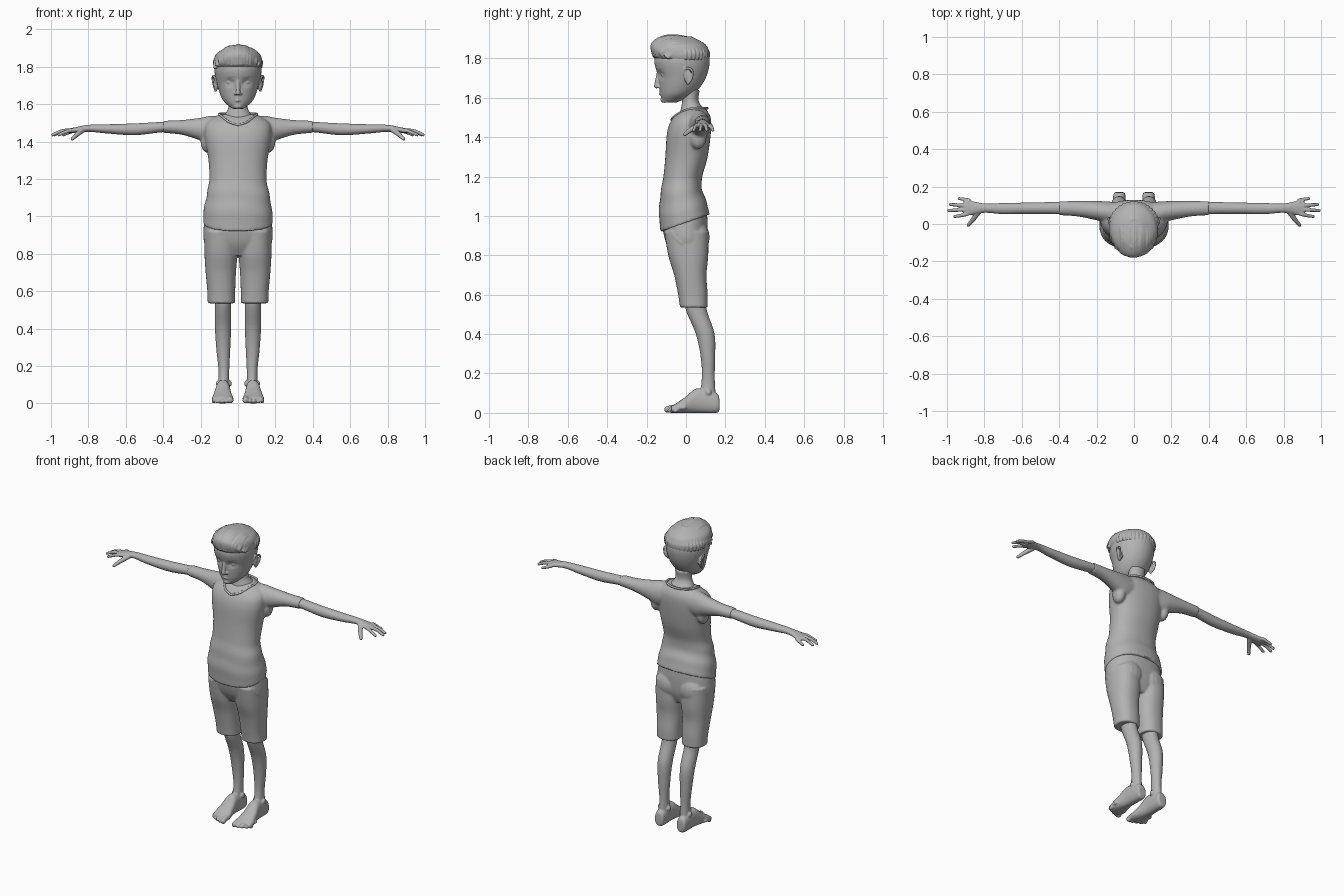
import bpy
import bmesh
import math
import random
from mathutils import Vector, Matrix

random.seed(4)
if "Cube" in bpy.data.objects:
    bpy.data.objects.remove(bpy.data.objects["Cube"], do_unlink=True)

# One matte grey for the whole figure
GREY = (0.45, 0.45, 0.45, 1)
clay = bpy.data.materials.new("matte grey")
clay.use_nodes = True
clay.diffuse_color = GREY
clay.node_tree.nodes["Principled BSDF"].inputs["Base Color"].default_value = GREY
SIDES = (-1, 1)


def spline(rows, steps=6):
    """Smoothly interpolate rows of numbers."""
    out = []
    last = len(rows) - 1
    for i in range(last):
        before, start, end, after = (rows[max(i - 1, 0)], rows[i], rows[i + 1], rows[min(i + 2, last)])
        for k in range(steps):
            t = k / steps
            out.append([q + t / 2 * (r - p + t * (2 * p - 5 * q + 4 * r - s + t * (3 * (q - r) + s - p)))
                        for p, q, r, s in zip(before, start, end, after)])
    return out + [list(rows[-1])]


def skin(bm, rings):
    """Join rings of points into a closed solid; returns its vertices."""
    loops = [[bm.verts.new(point) for point in ring] for ring in rings]
    count = len(loops[0])
    for lower, upper in zip(loops, loops[1:]):
        for i in range(count):
            j = (i + 1) % count
            bm.faces.new((lower[i], lower[j], upper[j], upper[i]))
    bm.faces.new(loops[0][::-1])
    bm.faces.new(loops[-1])
    return [vert for loop in loops for vert in loop]


def loft(bm, axis, rows, power=2.0, sides=40):
    """Rows are station, then low and high bounds on the two other axes."""
    along = "xyz".index(axis)
    first, second = [k for k in range(3) if k != along]
    rings = []
    for station, low_u, high_u, low_v, high_v in spline(rows):
        ring = []
        for i in range(sides):
            angle = math.tau * i / sides
            cos, sin = [math.copysign(abs(f) ** (2 / power), f) for f in (math.cos(angle), math.sin(angle))]
            point = [station] * 3
            point[first] = (low_u + high_u + cos * (high_u - low_u)) / 2
            point[second] = (low_v + high_v + sin * (high_v - low_v)) / 2
            ring.append(point)
        rings.append(ring)
    return skin(bm, rings)


def trunk(bm, rows, power=2.0):
    """Upright symmetric loft: height, half width, front, back."""
    return loft(bm, "z", [(z, -half, half, front, back) for z, half, front, back in rows], power)


def ball(bm, centre, radii):
    matrix = Matrix.Translation(centre) @ Matrix.Diagonal((*radii, 1))
    bmesh.ops.create_uvsphere(bm, u_segments=16, v_segments=12, radius=1, matrix=matrix)


def tube(bm, rows, sides=10):
    """Round-ended tube through rows of x, y, z, radius."""
    path = spline(rows)
    centres = [Vector(row[:3]) for row in path]
    rings = []
    normal = (centres[1] - centres[0]).orthogonal()
    for i, (centre, row) in enumerate(zip(centres, path)):
        along = (centres[min(i + 1, len(path) - 1)] - centres[max(i - 1, 0)]).normalized()
        normal = (normal - along * normal.dot(along)).normalized()
        side = along.cross(normal)
        angles = [math.tau * k / sides for k in range(sides)]
        rings.append([centre + row[3] * (normal * math.cos(a) + side * math.sin(a)) for a in angles])
    skin(bm, rings)
    for row in (path[0], path[-1]):
        ball(bm, row[:3], [row[3]] * 3)


def finish(name, bm, voxel, smooth=3, mirror=False):
    """Fuse the overlapping forms into one smooth surface."""
    bmesh.ops.recalc_face_normals(bm, faces=bm.faces[:])
    mesh = bpy.data.meshes.new(name)
    bm.to_mesh(mesh)
    bm.free()
    mesh.materials.append(clay)
    obj = bpy.data.objects.new(name, mesh)
    bpy.context.scene.collection.objects.link(obj)
    fuse = obj.modifiers.new("fuse", "REMESH")
    fuse.mode = "VOXEL"
    fuse.voxel_size = voxel
    fuse.use_smooth_shade = True
    soften = obj.modifiers.new("soften", "SMOOTH")
    soften.iterations = smooth
    if mirror:
        obj.modifiers.new("mirror", "MIRROR").use_mirror_merge = False


# Head: skull with hollowed eye sockets, then the features
bm = bmesh.new()
skull = trunk(bm, [(1.575, .03, -.12, -.05), (1.62, .08, -.13, .04), (1.7, .11, -.14, .1),
                   (1.8, .125, -.16, .12), (1.88, .08, -.1, .08)])
eye_x, eye_z = .045, 1.717
for vert in skull:
    if vert.co.y < 0:
        across, up = abs(vert.co.x) - eye_x, vert.co.z - eye_z
        vert.co.y += .016 * math.exp(-(across / .022) ** 2 - (up / .018) ** 2)
# Nose, lips and chin
tube(bm, [(0, -.138, 1.73, .01), (0, -.15, 1.66, .013)])
for height, thick in ((1.634, .006), (1.62, .008)):
    tube(bm, [(-.02, -.12, height, .004), (0, -.13, height, thick), (.02, -.12, height, .004)])
ball(bm, (0, -.11, 1.59), (.025, .02, .016))
for s in SIDES:
    # Nostril, eye and brow
    ball(bm, (s * .013, -.137, 1.656), (.009, .012, .008))
    ball(bm, (s * eye_x, -.109, eye_z), (.02, .018, .014))
    tube(bm, [(s * .02, -.14, 1.74, .005), (s * eye_x, -.134, 1.746, .007), (s * .08, -.11, 1.74, .005)])
    # Ear bowl and rim
    ball(bm, (s * .117, .01, 1.71), (.014, .02, .04))
    tube(bm, [(s * x, y, z, .006) for x, y, z in
              ((.116, -.01, 1.72), (.13, 0, 1.75), (.136, .03, 1.74), (.13, .03, 1.7), (.12, .01, 1.67))])
finish("head", bm, .004)

# Neck
bm = bmesh.new()
trunk(bm, [(1.47, .1, -.05, .1), (1.53, .08, -.03, .1), (1.58, .052, -.02, .065), (1.64, .055, -.02, .07)])
finish("neck", bm, .007)

# Hair: a swept cap with combed locks
bm = bmesh.new()
trunk(bm, [(1.785, .12, -.145, .115), (1.82, .13, -.17, .12), (1.87, .115, -.17, .1), (1.91, .05, -.13, .03)])
for i in range(-12, 13):
    x = .01 * i + random.uniform(-.004, .004)
    crown = 1.785 + .123 * math.sqrt(max(1 - (x / .13) ** 2, 0))
    reach = math.sqrt(1 - (x / .14) ** 2)
    lift = random.uniform(-.004, .006)
    thick = random.uniform(.007, .011)
    tube(bm, [(x * .7, .075 * reach, crown - .035, .005), (x, 0, crown - .004, thick),
              (x + lift, -.1 * reach, crown + lift, thick), (x, -.168 * reach, crown - .035, thick),
              (x - lift, -.168 * reach, 1.81 + lift, .004)], 8)
# Short locks round the back of the head
for i in range(18):
    angle = math.pi * i / 17
    x, y = .126 * math.cos(angle), .115 * math.sin(angle)
    tube(bm, [(x * .8, y * .8, 1.865, .004), (x, y, 1.83, .008), (x, y, 1.795, .004)], 8)
finish("hair", bm, .005, 2)

# Shirt: torso with slanted hem and soft folds, plus both sleeves
bm = bmesh.new()
torso = trunk(bm, [(.965, .187, -.13, .12), (1.06, .18, -.137, .1), (1.13, .165, -.13, .08),
                   (1.2, .153, -.115, .083), (1.3, .158, -.105, .11), (1.43, .178, -.095, .127),
                   (1.5, .168, -.065, .125), (1.545, .1, -.01, .1)], 2.25)
for vert in torso:
    x, y, z = vert.co
    low = min(max((1.22 - z) / .23, 0), 1)
    fold = 1 + .016 * math.sin(z * 55 + 9 * abs(x) + 4 * x) * math.sin(math.pi * low)
    vert.co = (x * fold, y * fold, z + .36 * y * low)
for s in SIDES:
    sleeve = [(.06, 0, .115, 1.4, 1.535), (.14, .005, .12, 1.38, 1.538), (.2, .02, .123, 1.405, 1.527),
              (.3, .04, .123, 1.436, 1.515), (.4, .047, .122, 1.446, 1.511)]
    loft(bm, "x", [(s * x, *bounds) for x, *bounds in sleeve])
    # Underarm blend
    ball(bm, (s * .165, .06, 1.4), (.035, .045, .06))
finish("shirt", bm, .007, 5)

# Collar band
bm = bmesh.new()
half = [(.05, -.058, 1.506), (.085, -.012, 1.533), (.1, .04, 1.547), (.07, .09, 1.548)]
front, back = (0, -.073, 1.488), (0, .108, 1.546)
other_half = [(-x, y, z) for x, y, z in reversed(half)]
tube(bm, [(*point, .007) for point in (front, *half, back, *other_half, front)])
finish("collar", bm, .004, 2)

# Shorts: hips, seat, pocket edge and two legs
bm = bmesh.new()
trunk(bm, [(1.02, .17, -.11, .106), (.95, .183, -.12, .11), (.86, .18, -.1, .105), (.79, .12, -.06, .08)], 2.3)
for s in SIDES:
    trouser = [(.92, .01, .18, -.11, .113), (.8, .004, .179, -.09, .113), (.7, .011, .173, -.06, .104),
               (.6, .015, .164, -.04, .11), (.535, .016, .162, -.03, .11)]
    loft(bm, "z", [(z, s * inner, s * outer, *depth) for z, inner, outer, *depth in trouser], 2.3)
    ball(bm, (s * .08, .06, .89), (.085, .06, .085))
    tube(bm, [(s * .14, -.085, .95, .005), (s * .165, -.06, .9, .006), (s * .18, -.02, .86, .004)])
finish("shorts", bm, .006, 4)

# Legs and bare feet
bm = bmesh.new()
loft(bm, "z", [(.6, .04, .125, -.01, .1), (.52, .037, .123, 0, .106), (.4, .037, .123, .05, .145),
               (.28, .042, .115, .075, .148), (.17, .047, .104, .08, .146), (.04, .047, .107, .06, .155)])
loft(bm, "y", [(.17, .057, .1, .02, .06), (.155, .046, .11, 0, .1), (.06, .042, .118, 0, .125),
               (0, .034, .13, 0, .083), (-.045, .026, .138, 0, .052), (-.075, .03, .134, 0, .034)], 2.3)
for x in (.046, .106):
    ball(bm, (x, .112, .105), (.012, .018, .018))
for i in range(5):
    x = .041 + .0225 * i
    thick = .0125 - .0007 * i if i else .017
    tip = -.093 + .0025 * i * i
    tube(bm, [(x, tip + .045, .026, thick), (x, tip + .02, .025, thick * .9), (x, tip, thick, thick)])
finish("legs", bm, .004, 3, True)

# Arms with hands
bm = bmesh.new()
loft(bm, "x", [(.3, .05, .118, 1.45, 1.508), (.4, .053, .118, 1.45, 1.505), (.55, .053, .115, 1.434, 1.497),
               (.7, .053, .112, 1.443, 1.492), (.8, .06, .11, 1.452, 1.489), (.88, .046, .126, 1.445, 1.474),
               (.91, .048, .127, 1.444, 1.468)])
for i in range(4):
    root, tip = .058 + .02 * i, .04 + .032 * i
    reach = .992 - .02 * (i - 1.3) ** 2
    tube(bm, [(.885, root, 1.459, .012), (reach - .05, (root + tip) / 2, 1.456, .0105), (reach, tip, 1.436, .0085)])
# Thumb
tube(bm, [(.83, .068, 1.462, .016), (.86, .025, 1.438, .013), (.886, -.006, 1.414, .0095)])
finish("arms", bm, .004, 3, True)
